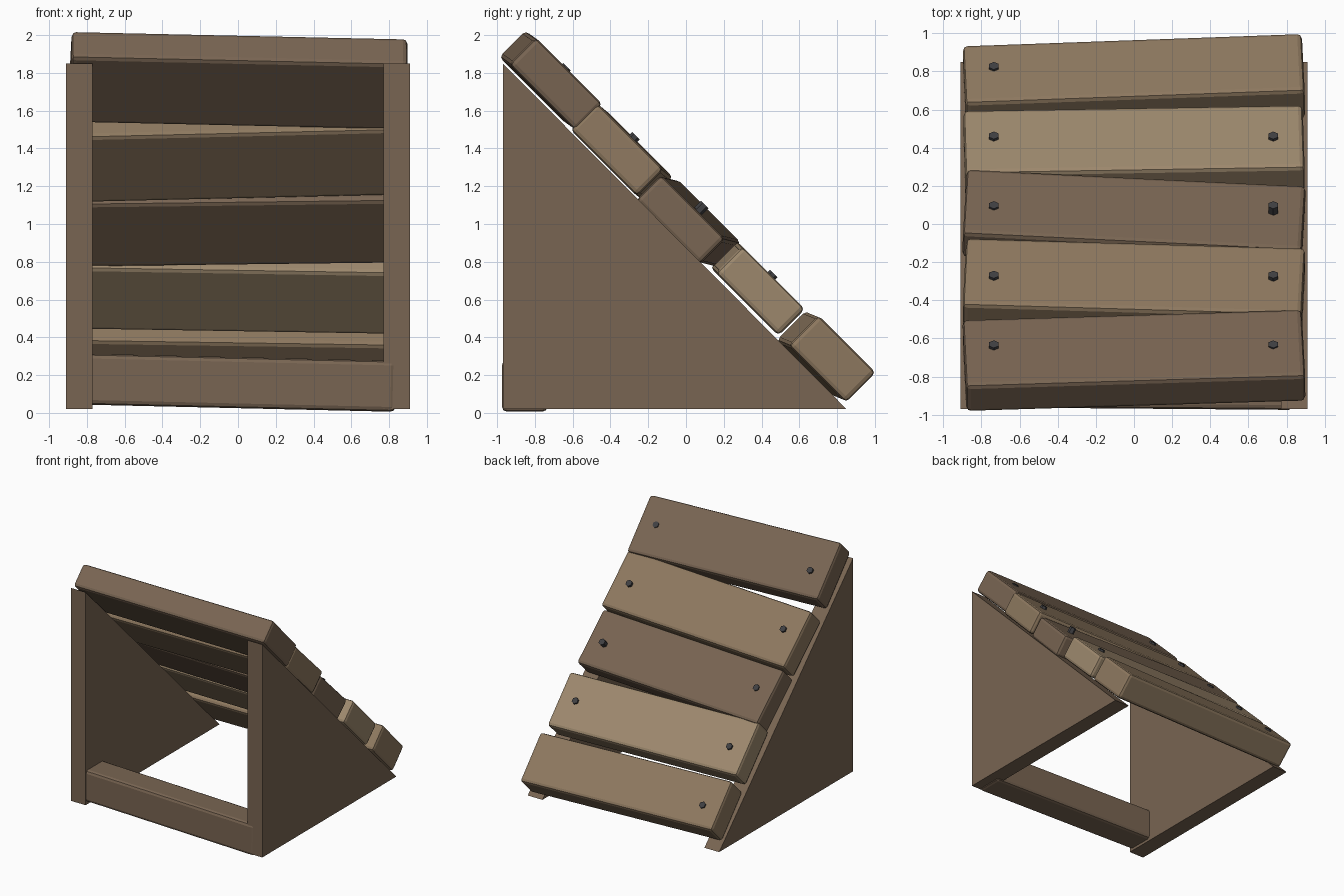
import bpy, bmesh
from math import pi
from mathutils import Matrix, Vector

if "Cube" in bpy.data.objects:
    bpy.data.objects.remove(bpy.data.objects["Cube"])

SLOPE = Matrix.Rotation(-pi / 4, 4, 'X')      # local y runs down the slope, local z points out
NORMAL = Vector((0, 1, 1)).normalized()


def material(name, rgb):
    m = bpy.data.materials.new(name)
    m.diffuse_color = (*rgb, 1)
    m.use_nodes = True
    m.node_tree.nodes["Principled BSDF"].inputs["Base Color"].default_value = m.diffuse_color
    return m


def finish(bm, name, mat):
    bmesh.ops.recalc_face_normals(bm, faces=bm.faces)
    me = bpy.data.meshes.new(name)
    bm.to_mesh(me)
    bm.free()
    me.materials.append(mat)
    ob = bpy.data.objects.new(name, me)
    bpy.context.collection.objects.link(ob)
    return ob


def timber(name, size, matrix, mat, bevel=0.025):
    bm = bmesh.new()
    bmesh.ops.create_cube(bm, size=1, matrix=Matrix.Diagonal((*size, 1)))
    bmesh.ops.bevel(bm, geom=bm.edges[:], offset=bevel, segments=2,
                    profile=0.5, affect='EDGES')
    ob = finish(bm, name, mat)
    ob.matrix_world = matrix
    return ob


frame = material("frame_wood", (0.19, 0.13, 0.085))
light = material("light_wood", (0.34, 0.25, 0.155))
mid = material("mid_wood", (0.27, 0.19, 0.115))
dark = material("dark_wood", (0.19, 0.13, 0.085))
metal = material("bolt_metal", (0.05, 0.05, 0.055))

# triangular side panels
for side, x0, x1 in (("left", -0.91, -0.77), ("right", 0.77, 0.91)):
    bm = bmesh.new()
    face = bm.faces.new([bm.verts.new((x0, y, z)) for y, z in
                         ((-0.97, 0.02), (0.85, 0.02), (-0.97, 1.85))])
    ext = bmesh.ops.extrude_face_region(bm, geom=[face])
    bmesh.ops.translate(bm, vec=(x1 - x0, 0, 0),
                        verts=[v for v in ext["geom"] if isinstance(v, bmesh.types.BMVert)])
    finish(bm, side + "_side_panel", frame)

# uneven planks: y of top face centre, y+z of top face, width, thickness, yaw, lift, wood
planks = [
    (-0.645, 1.185, 0.50, 0.20, 0.037, -0.006, dark),
    (-0.27, 1.175, 0.50, 0.20, -0.037, 0.004, mid),
    (0.08, 1.160, 0.48, 0.19, -0.043, 0.026, dark),
    (0.45, 1.180, 0.47, 0.20, 0.023, 0.0, light),
    (0.822, 1.200, 0.43, 0.225, 0.036, -0.015, mid),
]
for i, (y, total, w, t, yaw, lift, mat) in enumerate(planks, 1):
    centre = Vector((0, y, total - y)) - NORMAL * t / 2
    rot = SLOPE @ Matrix.Rotation(yaw, 4, 'Z') @ Matrix.Rotation(lift, 4, 'Y')
    timber(f"plank_{i}", (1.78, w, t), Matrix.Translation(centre) @ rot, mat)

# hexagonal bolt heads, two per plank
for i in range(5):
    y = -0.63 + 0.365 * i
    for side, x in (("left", -0.735), ("right", 0.73)):
        bm = bmesh.new()
        bmesh.ops.create_cone(bm, cap_ends=True, segments=6, radius1=0.028,
                              radius2=0.028, depth=0.06)
        ob = finish(bm, f"{side}_bolt_{i + 1}", metal)
        pos = Vector((x, y, 1.203 - y)) - NORMAL * 0.03
        ob.matrix_world = Matrix.Translation(pos) @ SLOPE

# bottom cross beam
timber("cross_beam", (1.67, 0.24, 0.27),
       Matrix.Translation((0, -0.848, 0.16)) @ Matrix.Rotation(-0.008, 4, 'Z')
       @ Matrix.Rotation(0.023, 4, 'Y'), frame)
